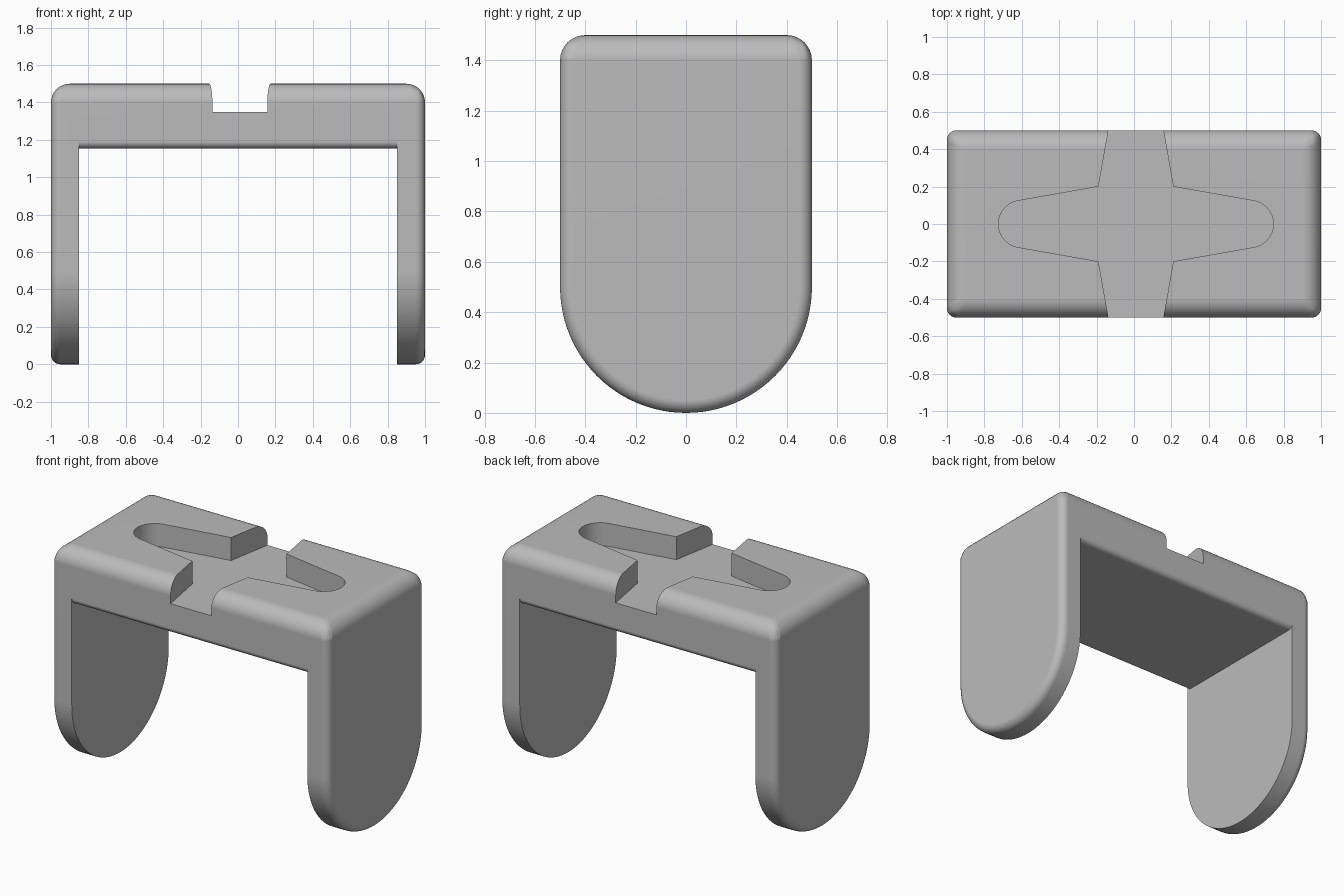
import bpy, bmesh
from math import sin, cos, tan, pi, radians
from mathutils import Matrix

cube = bpy.data.objects.get("Cube")
if cube:
    bpy.data.objects.remove(cube, do_unlink=True)

grey = bpy.data.materials.new("plain grey")
grey.use_nodes = True
colour = (0.5, 0.5, 0.5, 1)
grey.diffuse_color = colour
grey.node_tree.nodes["Principled BSDF"].inputs["Base Color"].default_value = colour


def prism(name, points, depth, matrix):
    """Extrude a flat outline by depth along its local z, then place it."""
    bm = bmesh.new()
    face = bm.faces.new([bm.verts.new((u, v, 0)) for u, v in points])
    out = bmesh.ops.extrude_face_region(bm, geom=[face])
    tops = [g for g in out["geom"] if isinstance(g, bmesh.types.BMVert)]
    bmesh.ops.translate(bm, verts=tops, vec=(0, 0, depth))
    bm.transform(matrix)
    bmesh.ops.recalc_face_normals(bm, faces=bm.faces)
    mesh = bpy.data.meshes.new(name)
    mesh.materials.append(grey)
    obj = bpy.data.objects.new(name, mesh)
    bpy.context.collection.objects.link(obj)
    return obj, bm


def frame(ux, vx, wx, at):
    """Matrix from three axis directions and an origin."""
    m = Matrix((ux, vx, wx)).transposed().to_4x4()
    m.translation = at
    return m


X, Y, Z = (1, 0, 0), (0, 1, 0), (0, 0, 1)

# Bracket body: rounded-bottom profile run across the full width
arc = [(-0.5 * cos(pi * i / 48), 0.5 - 0.5 * sin(pi * i / 48)) for i in range(49)]
body, bm = prism("bracket_body", arc + [(0.5, 1.5), (-0.5, 1.5)], 2,
                 frame(Y, Z, X, (-1, 0, 0)))
weight = bm.edges.layers.float.new("bevel_weight_edge")
for e in bm.edges:
    a, b = (v.co for v in e.verts)
    if min(a.z, b.z) > 1.49:
        e[weight] = 1.0
    elif abs(a.x - b.x) < 0.01:
        e[weight] = 0.5
bm.to_mesh(body.data)
bm.free()
bevel = body.modifiers.new("rounding", "BEVEL")
bevel.limit_method = "WEIGHT"
bevel.width = 0.1
bevel.segments = 8
bevel.use_clamp_overlap = False

# Opening between the legs, with rounded lower edges on the beam
r, soffit = 0.035, 1.155
turns = [radians(15 * i) for i in range(7)]
right = [(0.5 - r + r * sin(t), soffit + r - r * cos(t)) for t in turns] + [(0.7, soffit + r)]
left = [(-y, z) for y, z in reversed(right)]
opening = prism("opening_cutter", [(0.7, -0.3), (-0.7, -0.3)] + left + right, 1.7,
                frame(Y, Z, X, (-0.85, 0, 0)))

# Tapered cross outline: long arms with round tips, short arms running out
slope, half, tip = radians(10), 0.2, 0.735
cx = (tip - half * (sin(slope) + cos(slope))) / (1 - sin(slope))
rad = tip - cx
quarter = [(cx + rad * cos(radians(8 * i)), rad * sin(radians(8 * i))) for i in range(11)]
quarter += [(half, half), (half - 0.6 * tan(slope), 0.8)]
upper = quarter + [(-u, v) for u, v in reversed(quarter)]
lower = [(u, -v) for u, v in reversed(upper[1:-1])]
cross = upper + lower

top_slot = prism("top_slot_cutter", cross, 0.4, frame(X, Y, Z, (0.01, 0, 1.35)))
leg_slot = prism("leg_slot_cutter", cross, 0.145, frame(Z, Y, X, (0.8, 0.13, 0.402)))

# Cut the openings out of the body
cutters = []
for obj, bm in (opening, top_slot, leg_slot):
    bm.to_mesh(obj.data)
    bm.free()
    obj.hide_render = True
    cut = body.modifiers.new(obj.name, "BOOLEAN")
    cut.operation = "DIFFERENCE"
    cut.solver = "EXACT"
    cut.object = obj
    cutters.append(obj)

bpy.ops.object.select_all(action="DESELECT")
body.select_set(True)
bpy.context.view_layer.objects.active = body
for name in [m.name for m in body.modifiers]:
    bpy.ops.object.modifier_apply(modifier=name)
for obj in cutters:
    bpy.data.objects.remove(obj, do_unlink=True)

# Smooth rounds, crisp corners, flat main faces
bpy.ops.object.shade_smooth_by_angle(angle=radians(30))
normals = body.modifiers.new("flat_faces", "WEIGHTED_NORMAL")
normals.keep_sharp = True
